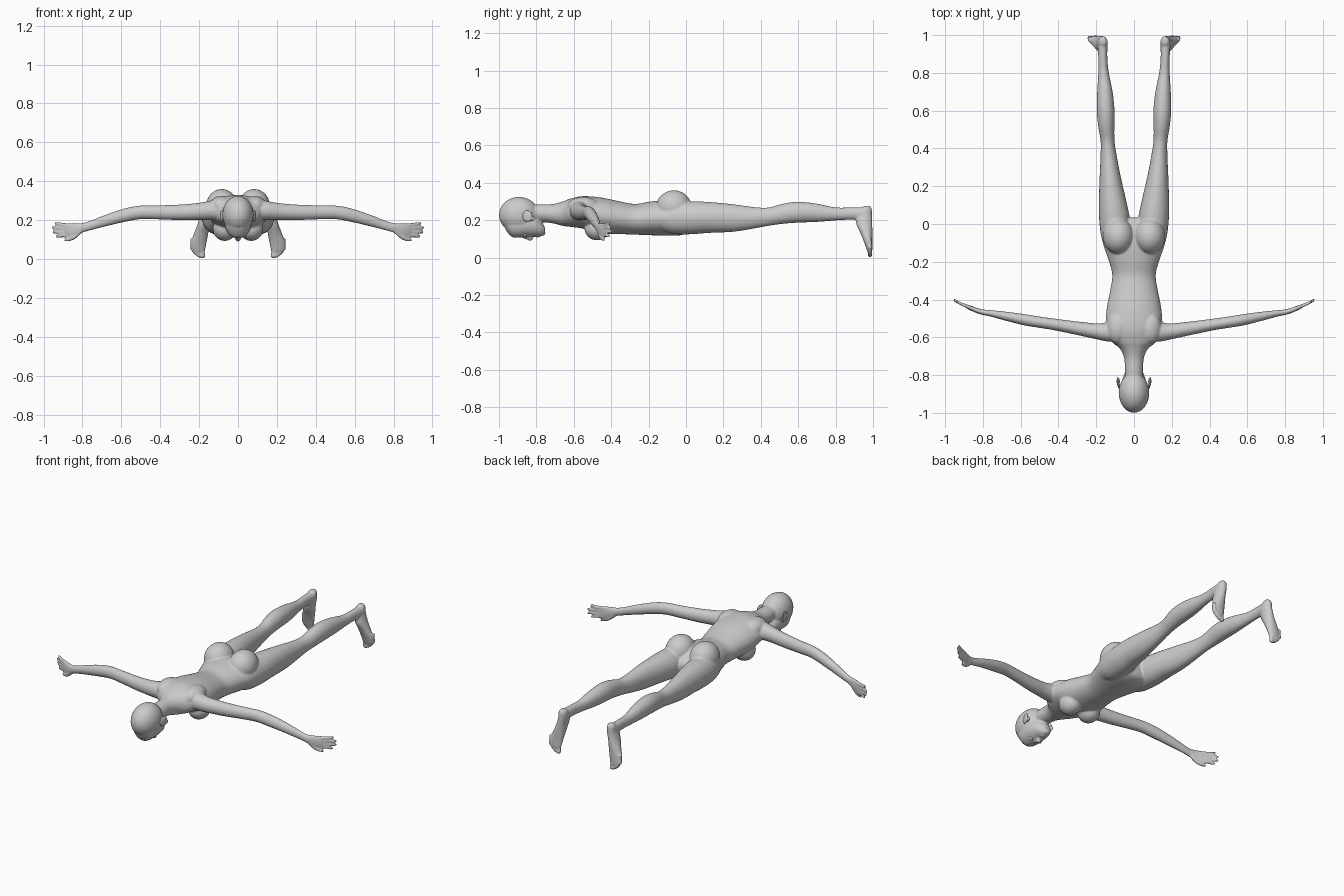
import bpy, bmesh, math
from mathutils import Matrix, Vector

AX = {'x': (0, 1, 2), 'y': (1, 0, 2), 'z': (2, 0, 1)}


def catmull(a, b, c, d, t):
    return [0.5 * (2*q + (r-p)*t + (2*p-5*q+4*r-s)*t*t + (3*q-p-3*r+s)*t**3)
            for p, q, r, s in zip(a, b, c, d)]


def loft(bm, axis, rings, n=24, mirror=True, steps=4):
    """Skin ellipses (position, centre1, centre2, radius1, radius2) along an axis."""
    pts = []
    for i in range(len(rings) - 1):
        a, d = rings[max(i-1, 0)], rings[min(i+2, len(rings)-1)]
        pts += [catmull(a, rings[i], rings[i+1], d, k/steps) for k in range(steps)]
    pts.append(rings[-1])
    for s in ((1, -1) if mirror else (1,)):
        loops, faces = [], []
        for p, c1, c2, r1, r2 in pts:
            loop = []
            for j in range(n):
                t = 2 * math.pi * j / n
                co = [0, 0, 0]
                for k, v in zip(AX[axis], (p, c1 + r1*math.cos(t), c2 + r2*math.sin(t))):
                    co[k] = v
                co[0] *= s
                loop.append(bm.verts.new(co))
            loops.append(loop)
        for A, B in zip(loops, loops[1:]):
            faces += [bm.faces.new((A[j], A[(j+1) % n], B[(j+1) % n], B[j])) for j in range(n)]
        faces += [bm.faces.new(loops[0]), bm.faces.new(loops[-1])]
        bmesh.ops.recalc_face_normals(bm, faces=faces)


def ball(bm, loc, rad, mirror=True, rot=0):
    for s in ((1, -1) if mirror else (1,)):
        m = (Matrix.Translation((loc[0]*s, loc[1], loc[2])) @ Matrix.Rotation(rot*s, 4, 'Z')
             @ Matrix.Diagonal((*rad, 1)))
        bmesh.ops.create_uvsphere(bm, u_segments=24, v_segments=16, radius=1, matrix=m)


def finish(bm, name):
    me = bpy.data.meshes.new(name)
    bm.to_mesh(me)
    bm.free()
    me.polygons.foreach_set('use_smooth', [True] * len(me.polygons))
    ob = bpy.data.objects.new(name, me)
    bpy.context.collection.objects.link(ob)
    return ob


bm = bmesh.new()

# torso and neck
loft(bm, 'y', [(-.86, 0, .235, .045, .045), (-.78, 0, .238, .048, .047), (-.71, 0, .235, .052, .052),
               (-.66, 0, .235, .075, .065), (-.62, 0, .24, .12, .075), (-.55, 0, .242, .148, .087),
               (-.45, 0, .225, .145, .096), (-.35, 0, .213, .126, .087), (-.27, 0, .205, .115, .082),
               (-.19, 0, .21, .135, .09), (-.1, 0, .212, .165, .095), (-.03, 0, .205, .165, .085),
               (.02, 0, .195, .11, .06), (.035, 0, .195, .05, .035)], 40, False)
ball(bm, (.068, -.475, .155), (.062, .068, .062))
ball(bm, (.083, -.065, .27), (.082, .095, .09))
ball(bm, (.085, -.55, .275), (.06, .085, .05))

# head, jaw, nose, lips
ball(bm, (0, -.893, .228), (.081, .107, .097), False)
loft(bm, 'y', [(-.965, 0, .19, .04, .04), (-.93, 0, .18, .062, .07), (-.87, 0, .178, .068, .07),
               (-.81, 0, .172, .058, .06), (-.775, 0, .155, .04, .041), (-.755, 0, .145, .02, .02)],
     24, False)
loft(bm, 'y', [(-.88, 0, .115, .008, .008), (-.85, 0, .108, .01, .012), (-.828, 0, .103, .015, .014),
               (-.818, 0, .112, .01, .006)], 16, False)
ball(bm, (0, -.797, .116), (.022, .007, .009), False)
ball(bm, (0, -.785, .118), (.019, .007, .009), False)
ball(bm, (0, -.765, .132), (.02, .014, .015), False)

# legs
loft(bm, 'y', [(-.14, .095, .21, .055, .06), (-.07, .098, .212, .075, .085), (.03, .104, .213, .081, .088),
               (.12, .113, .215, .073, .083), (.25, .126, .212, .056, .074), (.36, .134, .213, .043, .058),
               (.44, .14, .219, .037, .049), (.52, .147, .235, .043, .054), (.6, .15, .243, .047, .056),
               (.7, .154, .24, .041, .049), (.8, .161, .234, .028, .035), (.88, .165, .236, .024, .033),
               (.95, .167, .235, .027, .035)])

# feet and toes
loft(bm, 'z', [(.277, .165, .968, .012, .014), (.262, .165, .963, .024, .03), (.225, .167, .953, .028, .042),
               (.18, .177, .953, .031, .043), (.13, .19, .965, .037, .032), (.08, .203, .975, .041, .022),
               (.045, .204, .981, .035, .016), (.03, .203, .982, .025, .01)])
for x, z, r in ((.183, .003, .013), (.202, .008, .009), (.215, .018, .009), (.227, .03, .008), (.238, .045, .008)):
    loft(bm, 'z', [(z + .06, x, .98, r, .012), (z + .03, x, .982, r, .011),
                   (z + .01, x, .984, r*1.1, .013), (z, x, .985, r*.5, .006)], 14)

# arms
loft(bm, 'x', [(.09, -.57, .25, .05, .055), (.14, -.572, .25, .05, .05), (.2, -.568, .245, .042, .044),
               (.3, -.552, .24, .036, .04), (.42, -.532, .24, .031, .036), (.5, -.52, .24, .03, .035),
               (.58, -.507, .226, .03, .035), (.68, -.488, .198, .024, .03), (.76, -.473, .172, .017, .025),
               (.8, -.467, .16, .015, .025), (.835, -.457, .15, .014, .036), (.865, -.445, .146, .013, .04),
               (.885, -.437, .147, .01, .034)])

# fingers and thumb
for x, y, z, zk in ((.942, -.408, .184, .175), (.957, -.4, .162, .156), (.955, -.4, .139, .138),
                    (.938, -.41, .116, .121)):
    loft(bm, 'x', [(.85, -.45, zk, .01, .01), (.89, -.433, zk, .01, .0105),
                   (.92, -.421, (z+zk)/2, .009, .0095), (x - .006, y - .004, z, .008, .008),
                   (x, y, z, .004, .004)], 14)
loft(bm, 'x', [(.81, -.464, .145, .014, .018), (.84, -.456, .117, .012, .015), (.865, -.448, .104, .01, .012),
               (.888, -.44, .097, .007, .008), (.895, -.437, .095, .004, .004)], 14)

# fuse into one smooth skin
body = finish(bm, 'body')
mod = body.modifiers.new('fuse', 'REMESH')
mod.mode = 'VOXEL'
mod.voxel_size = .0055
mod.use_smooth_shade = True
sm = body.modifiers.new('soften', 'SMOOTH')
sm.factor = .5
sm.iterations = 4

# ears
bm = bmesh.new()
ball(bm, (.083, -.848, .222), (.007, .027, .03), rot=-.25)
ball(bm, (.083, -.826, .21), (.007, .016, .014), rot=-.25)
finish(bm, 'ears')

# eyes
bm = bmesh.new()
ball(bm, (.03, -.862, .124), (.015, .01, .014))
finish(bm, 'eyes')
